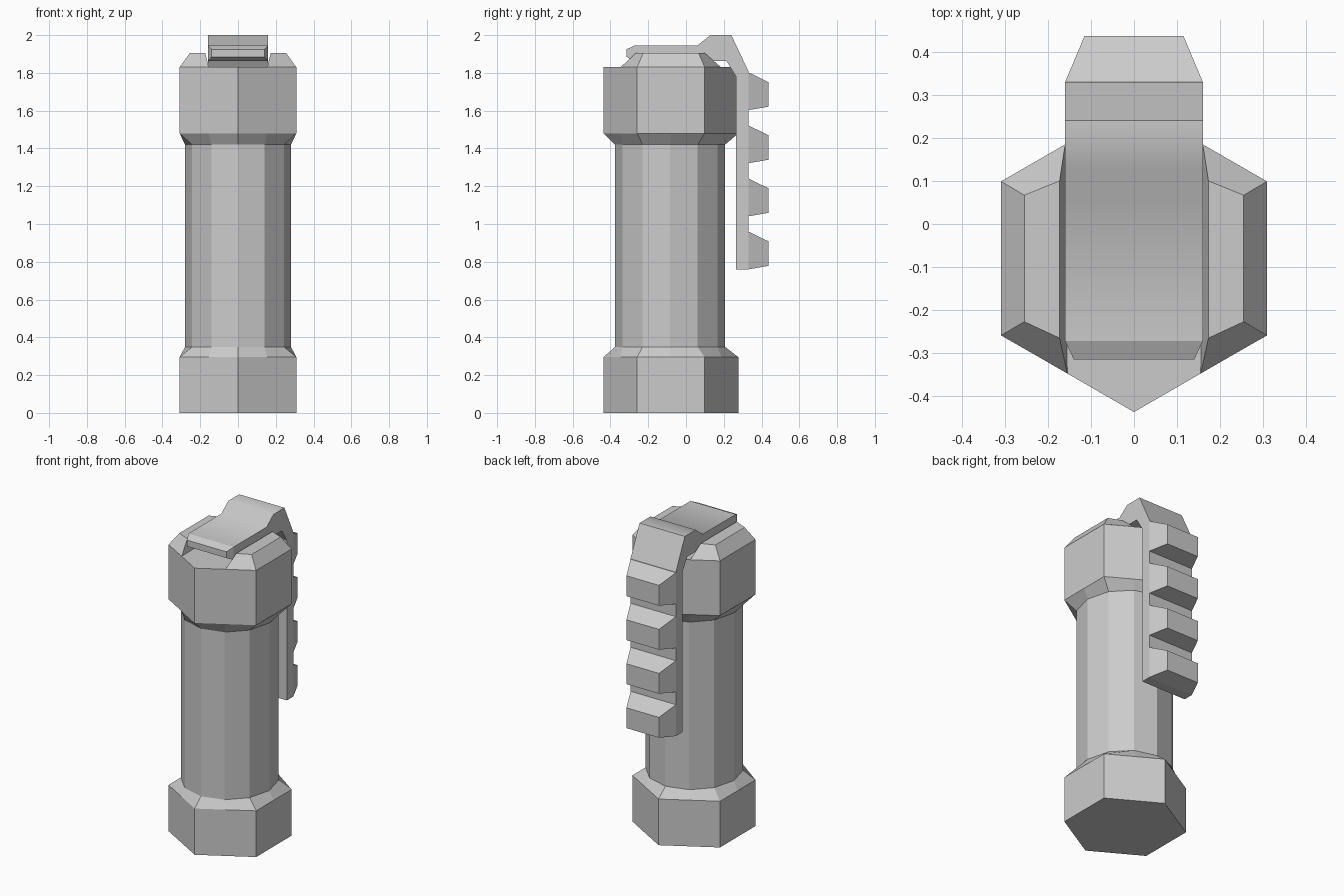
import bpy, bmesh, math

if "Cube" in bpy.data.objects:
    bpy.data.objects.remove(bpy.data.objects["Cube"])

CY = -0.08          # y of the tube axis


def loft(name, rings, start=True, end=True, smooth=()):
    """Skin a list of equal-length point rings into one flat-shaded object."""
    bm = bmesh.new()
    vs = [[bm.verts.new(p) for p in r] for r in rings]
    n = len(rings[0])
    faces = []
    for a, b in zip(vs, vs[1:]):
        for k in range(n):
            j = (k + 1) % n
            faces.append(bm.faces.new((a[k], a[j], b[j], b[k])))
    for i in smooth:
        faces[i].smooth = True
    if start:
        bm.faces.new(vs[0][::-1])
    if end:
        bm.faces.new(vs[-1])
    bmesh.ops.recalc_face_normals(bm, faces=bm.faces[:])
    me = bpy.data.meshes.new(name)
    bm.to_mesh(me)
    bm.free()
    ob = bpy.data.objects.new(name, me)
    bpy.context.collection.objects.link(ob)
    return ob


def hexagon(z, r=0.357):
    """Hexagon with edge midpoints, so it bridges to twelve sides."""
    pts = []
    for k in range(12):
        a = math.radians(90 + 30 * k)
        q = r if k % 2 == 0 else r * math.cos(math.pi / 6)
        pts.append((q * math.cos(a), CY + q * math.sin(a), z))
    return pts


def dodecagon(z, rx=0.28, ry=0.291):
    angles = [math.radians(90 + 30 * k) for k in range(12)]
    return [(rx * math.cos(a), CY - 0.004 + ry * math.sin(a), z) for a in angles]


# Tube and hexagonal end caps
loft("bottom_cap", [hexagon(0), hexagon(0.295), dodecagon(0.35)], end=False)
loft("body_tube", [dodecagon(0.35), dodecagon(1.42)], False, False)
loft("top_cap", [dodecagon(1.42), hexagon(1.48), hexagon(1.83)], start=False)

# Bevelled rails either side of the lever slot
base = [(0.16, 0.185), (0.309, 0.099), (0.309, -0.259), (0.155, -0.347)]
crown = [(0.173, 0.1), (0.255, 0.067), (0.255, -0.227), (0.173, -0.265)]
for s, side in ((-1, "left"), (1, "right")):
    loft("rail_" + side, [[(s * x, y, 1.83) for x, y in base],
                          [(s * x, y, 1.905) for x, y in crown]], start=False)

# Bent lever: outer point (y, z), inner point (y, z), half width
stations = [
    (-0.315, 1.925, -0.315, 1.885, 0.14),
    (-0.272, 1.945, -0.272, 1.862, 0.16),
    (0.06, 1.945, 0.06, 1.862, 0.16),
    (0.13, 2.0, 0.15, 1.862, 0.16),
    (0.24, 2.0, 0.215, 1.862, 0.16),
    (0.33, 1.81, 0.265, 1.78, 0.16),
    (0.33, 0.76, 0.265, 0.76, 0.16),
]
loft("lever", [[(-w, y, z), (w, y, z), (w, v, u), (-w, v, u)]
               for y, z, v, u, w in stations], smooth=(4, 8, 12))

# Tapered grip teeth down the back of the lever
for i in range(4):
    z = 0.76 + 0.281 * i
    root = [(-0.16, z), (0.16, z), (0.16, z + 0.2), (-0.16, z + 0.2)]
    tip = [(-0.115, z + 0.018), (0.115, z + 0.018), (0.115, z + 0.148), (-0.115, z + 0.148)]
    loft("grip_tooth_%d" % (i + 1), [[(x, 0.33, h) for x, h in root],
                                     [(x, 0.437, h) for x, h in tip]], start=False)
